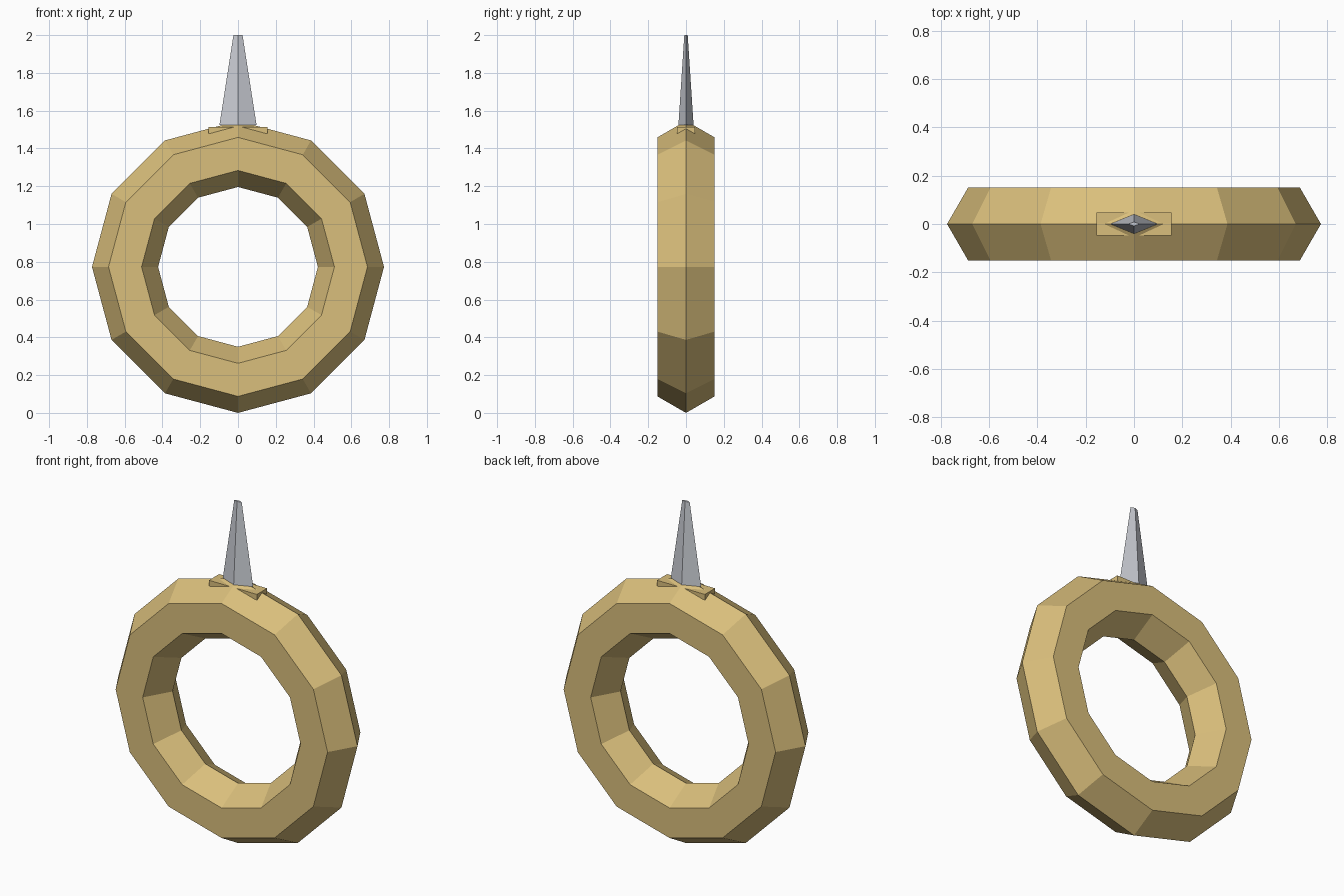
import bpy
import bmesh
from math import cos, sin, tau

cube = bpy.data.objects.get("Cube")
if cube:
    bpy.data.objects.remove(cube, do_unlink=True)


def make_material(name, color):
    mat = bpy.data.materials.new(name)
    mat.use_nodes = True
    mat.diffuse_color = color
    mat.node_tree.nodes["Principled BSDF"].inputs["Base Color"].default_value = color
    return mat


def loft(name, rings, mat, loop=False):
    """Join equal-sized rings of points; close into a loop or cap the ends."""
    bm = bmesh.new()
    rows = [[bm.verts.new(p) for p in ring] for ring in rings]
    n = len(rows[0])
    pairs = list(zip(rows, rows[1:]))
    if loop:
        pairs.append((rows[-1], rows[0]))
    else:
        bm.faces.new(rows[0])
        bm.faces.new(rows[-1])
    for a, b in pairs:
        for i in range(n):
            j = (i + 1) % n
            bm.faces.new((a[i], a[j], b[j], b[i]))
    bmesh.ops.recalc_face_normals(bm, faces=bm.faces)
    mesh = bpy.data.meshes.new(name)
    bm.to_mesh(mesh)
    bm.free()
    mesh.materials.append(mat)
    obj = bpy.data.objects.new(name, mesh)
    bpy.context.collection.objects.link(obj)
    return obj


gold = make_material("gold", (0.70, 0.52, 0.20, 1))
steel = make_material("steel", (0.59, 0.61, 0.66, 1))

# Ring band: twelve segments with a six-sided section, standing upright
major, minor = 0.598, 0.175
centre = major + minor
sections = []
for s in range(12):
    a = tau * s / 12
    section = []
    for k in range(6):
        b = tau * k / 6
        r = major + minor * cos(b)
        section.append((r * cos(a), minor * sin(b), centre + r * sin(a)))
    sections.append(section)
loft("ring_band", sections, gold, loop=True)


# Guard: flat bar sunk into the top of the band
def rectangle(x, y, z):
    return [(-x, -y, z), (x, -y, z), (x, y, z), (-x, y, z)]


loft("guard", [rectangle(0.155, 0.047, z) for z in (1.48, 1.513)], gold)


# Blade: tapering spike with a diamond section and blunt tip
def diamond(x, y, z):
    return [(x, 0, z), (0, y, z), (-x, 0, z), (0, -y, z)]


loft("blade", [diamond(0.098, 0.04, 1.525), diamond(0.024, 0.009, 2.0)], steel)
